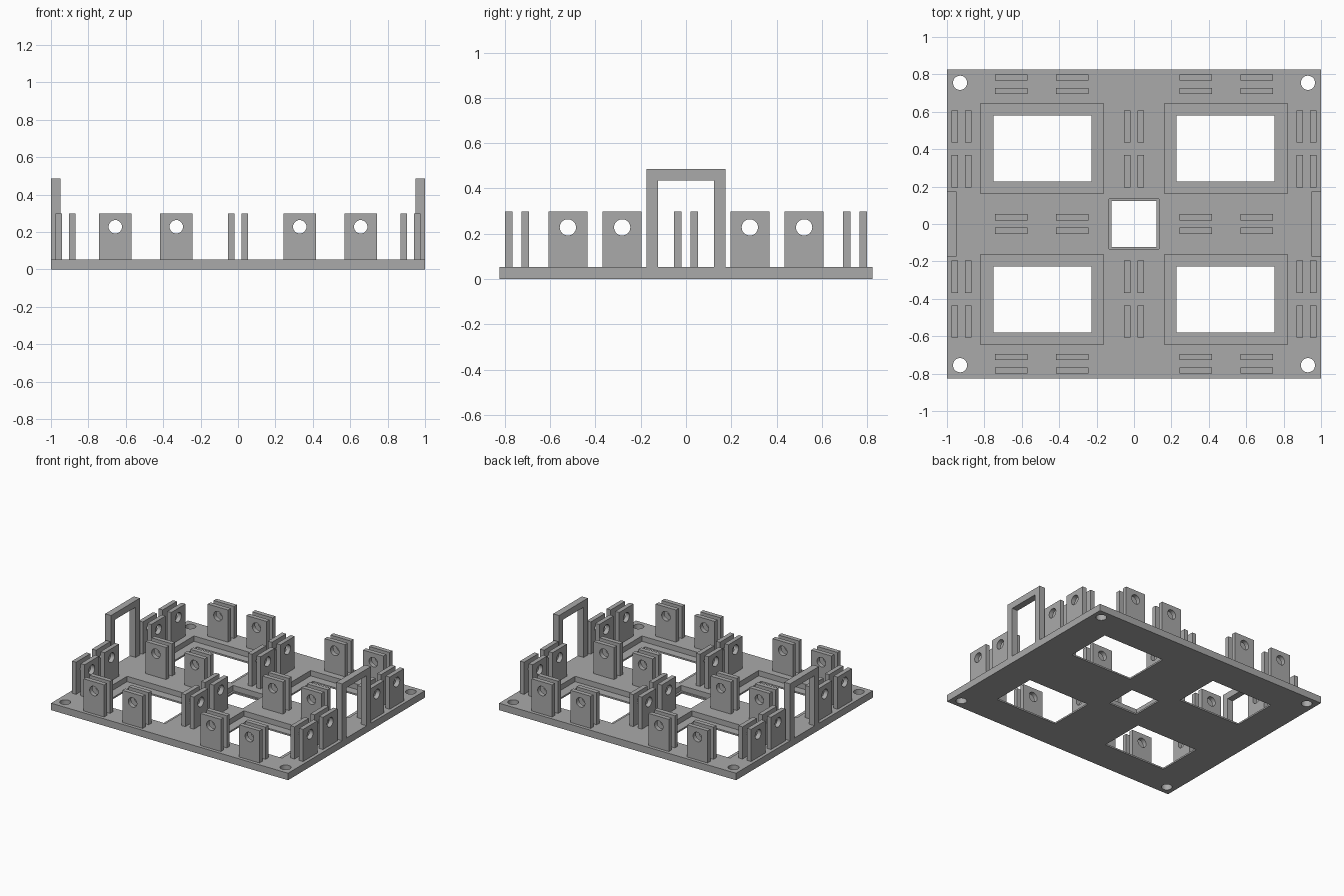
import bpy, bmesh, math
from mathutils import Matrix, Vector

cube = bpy.data.objects.get("Cube")
if cube:
    bpy.data.objects.remove(cube)

grey = bpy.data.materials.new("plain grey")
grey.use_nodes = True
colour = (0.40, 0.40, 0.40, 1)
grey.diffuse_color = colour
grey.node_tree.nodes["Principled BSDF"].inputs["Base Color"].default_value = colour


def add_object(name, mesh):
    ob = bpy.data.objects.new(name, mesh)
    bpy.context.scene.collection.objects.link(ob)
    return ob


def from_bmesh(name, bm):
    mesh = bpy.data.meshes.new(name)
    bm.to_mesh(mesh)
    bm.free()
    mesh.materials.append(grey)
    return add_object(name, mesh)


def add_box(bm, x, y, z):
    """Box from (min, max) pairs on each axis."""
    lo, hi = Vector((x[0], y[0], z[0])), Vector((x[1], y[1], z[1]))
    bmesh.ops.create_cube(bm, size=1, matrix=Matrix.Translation((lo + hi) / 2)
                          @ Matrix.Diagonal((*(hi - lo), 1)))


def add_cylinder(bm, centre, radius, depth, rotation=Matrix()):
    bmesh.ops.create_cone(bm, cap_ends=True, segments=32, radius1=radius, radius2=radius,
                          depth=depth, matrix=Matrix.Translation(centre) @ rotation)


def cut(ob, cutter_bm):
    """Subtract a cutter, bake the result and smooth the hole walls."""
    cutter = from_bmesh("cutter", cutter_bm)
    cutter.hide_render = True
    mod = ob.modifiers.new("cut", 'BOOLEAN')
    mod.operation, mod.solver, mod.object = 'DIFFERENCE', 'EXACT', cutter
    bpy.context.view_layer.update()
    baked = bpy.data.meshes.new_from_object(
        ob.evaluated_get(bpy.context.evaluated_depsgraph_get()))
    ob.modifiers.clear()
    ob.data = baked
    bpy.data.objects.remove(cutter)


SIGNS = (-1, 1)
TOP = 0.053       # top of the base plate
LEDGE = 0.012     # floor of the recesses
HALF_Y = 0.825

# Base plate
bm = bmesh.new()
add_box(bm, (-1, 1), (-HALF_Y, HALF_Y), (0, TOP))
plate = from_bmesh("base_plate", bm)

# Recesses around the windows, then the openings right through
recesses, openings = bmesh.new(), bmesh.new()
add_box(recesses, (-0.135, 0.135), (-0.135, 0.135), (LEDGE, 0.2))
add_box(openings, (-0.12, 0.12), (-0.122, 0.122), (-0.1, 0.2))
for sx in SIGNS:
    for sy in SIGNS:
        def span(s, a, b):
            return sorted((s * a, s * b))
        add_box(recesses, span(sx, 0.163, 0.822), span(sy, 0.163, 0.643), (LEDGE, 0.2))
        add_box(openings, span(sx, 0.227, 0.752), span(sy, 0.227, 0.58), (-0.1, 0.2))
        add_cylinder(openings, (sx * 0.93, sy * 0.755, 0), 0.038, 0.4)
cut(plate, recesses)
cut(plate, openings)

# One upright lug with a pin hole, facing the front
bm = bmesh.new()
add_box(bm, (-0.086, 0.086), (-0.017, 0.017), (TOP, 0.298))
lug = from_bmesh("lug", bm)
bm = bmesh.new()
add_cylinder(bm, (0, 0, 0.228), 0.036, 0.2, Matrix.Rotation(math.pi / 2, 4, 'X'))
cut(lug, bm)
lug_mesh = lug.data
bpy.data.objects.remove(lug)

# Lug pairs in three rows along x and three columns along y
GAP = 0.036
for s in SIGNS:
    for along in (0.33, 0.656):
        for end in SIGNS:
            for row in (-0.747, 0, 0.747):
                add_object("row_lug", lug_mesh).location = (end * along, row + s * GAP, 0)
    for along in (0.282, 0.522):
        for end in SIGNS:
            for column in (-0.922, 0, 0.922):
                ob = add_object("column_lug", lug_mesh)
                ob.location = (column + s * GAP, end * along, 0)
                ob.rotation_euler.z = math.pi / 2

# Arched handles on the two sides
for s, side in zip(SIGNS, ("right", "left")):
    bm = bmesh.new()
    add_box(bm, sorted((s * 0.95, s)), (-0.174, 0.174), (TOP, 0.486))
    handle = from_bmesh(side + "_handle", bm)
    bm = bmesh.new()
    add_box(bm, sorted((s * 0.9, s * 1.1)), (-0.123, 0.123), (0, 0.436))
    cut(handle, bm)

# Smooth hole walls, sharp edges elsewhere
bpy.ops.object.select_all(action='DESELECT')
for ob in (plate, bpy.data.objects["row_lug"]):
    ob.select_set(True)
bpy.context.view_layer.objects.active = plate
bpy.ops.object.shade_smooth_by_angle(angle=math.radians(30))
